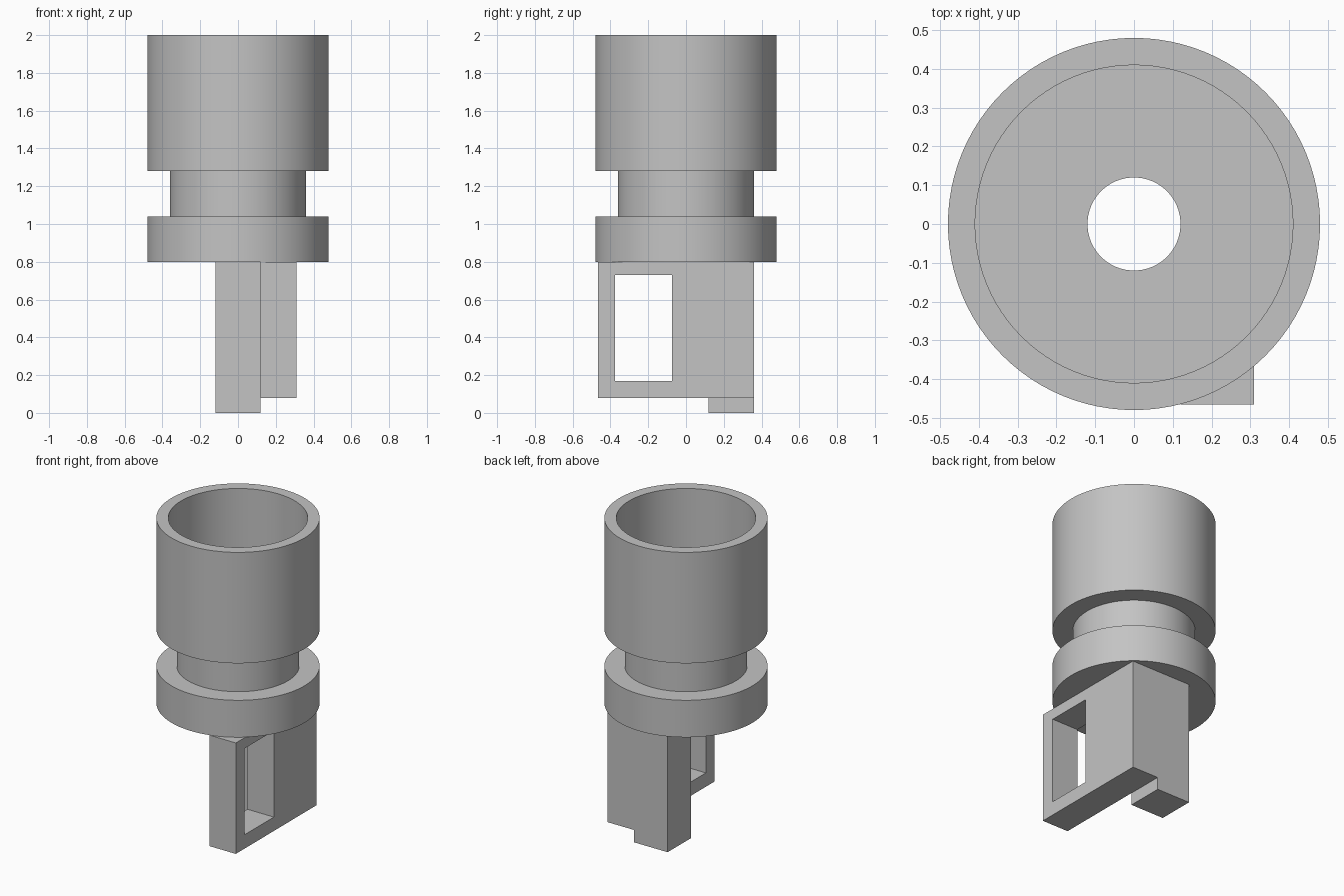
import bpy, bmesh, math
from mathutils import Matrix, Vector

cube = bpy.data.objects.get("Cube")
if cube:
    bpy.data.objects.remove(cube, do_unlink=True)

grey = bpy.data.materials.new("plain grey")
grey.use_nodes = True
colour = (0.55, 0.55, 0.55, 1)
grey.diffuse_color = colour
grey.node_tree.nodes["Principled BSDF"].inputs["Base Color"].default_value = colour


def make_object(name, bm):
    bmesh.ops.recalc_face_normals(bm, faces=bm.faces)
    mesh = bpy.data.meshes.new(name)
    bm.to_mesh(mesh)
    bm.free()
    mesh.materials.append(grey)
    obj = bpy.data.objects.new(name, mesh)
    bpy.context.collection.objects.link(obj)
    return obj


def lathe(name, profile, steps=96):
    """Spin a closed (radius, height) profile around z."""
    bm = bmesh.new()
    verts = [bm.verts.new((r, 0, z)) for r, z in profile]
    edges = [bm.edges.new((a, b)) for a, b in zip(verts, verts[1:] + verts[:1])]
    bmesh.ops.spin(bm, geom=verts + edges, axis=(0, 0, 1), cent=(0, 0, 0),
                   angle=math.tau, steps=steps)
    bmesh.ops.remove_doubles(bm, verts=bm.verts, dist=0.0001)
    return make_object(name, bm)


def prism(name, outline, height):
    """Extrude a flat outline upwards from the ground."""
    bm = bmesh.new()
    face = bm.faces.new([bm.verts.new((x, y, 0)) for x, y in outline])
    top = bmesh.ops.extrude_face_region(bm, geom=[face])["geom"]
    bmesh.ops.translate(bm, vec=(0, 0, height),
                        verts=[g for g in top if isinstance(g, bmesh.types.BMVert)])
    return make_object(name, bm)


def cut_box(target, name, low, high):
    """Subtract a box from the target with a hidden cutter."""
    low, high = Vector(low), Vector(high)
    bm = bmesh.new()
    bmesh.ops.create_cube(bm, size=1, matrix=Matrix.Translation((low + high) / 2)
                          @ Matrix.Diagonal((high - low).to_4d()))
    cutter = make_object(name, bm)
    mod = target.modifiers.new(name, 'BOOLEAN')
    mod.operation, mod.solver, mod.object = 'DIFFERENCE', 'EXACT', cutter
    bpy.context.view_layer.objects.active = target
    bpy.ops.object.modifier_apply(modifier=mod.name)
    bpy.data.objects.remove(cutter, do_unlink=True)


# Round body: flange, neck and open cup with a hole through the centre
bore, neck, rim, inner = 0.12, 0.36, 0.48, 0.41
body = lathe("cup_body", [
    (bore, 0.8), (rim, 0.8), (rim, 1.04), (neck, 1.04), (neck, 1.28),
    (rim, 1.28), (rim, 2.0), (inner, 2.0), (inner, 1.4), (bore, 1.4)])
bpy.ops.object.select_all(action='DESELECT')
body.select_set(True)
bpy.context.view_layer.objects.active = body
bpy.ops.object.shade_smooth_by_angle(angle=math.radians(30))

# L-shaped leg: a side plate joined to a rear post that reaches the ground
leg = prism("leg_bracket", [
    (-0.12, 0.12), (0.12, 0.12), (0.12, -0.465),
    (0.31, -0.465), (0.31, 0.36), (-0.12, 0.36)], 0.8)
cut_box(leg, "plate_underside_cut", (0.12, -0.6, -0.1), (0.4, 0.5, 0.08))
cut_box(leg, "window_cut", (0.0, -0.375, 0.17), (0.4, -0.075, 0.73))
